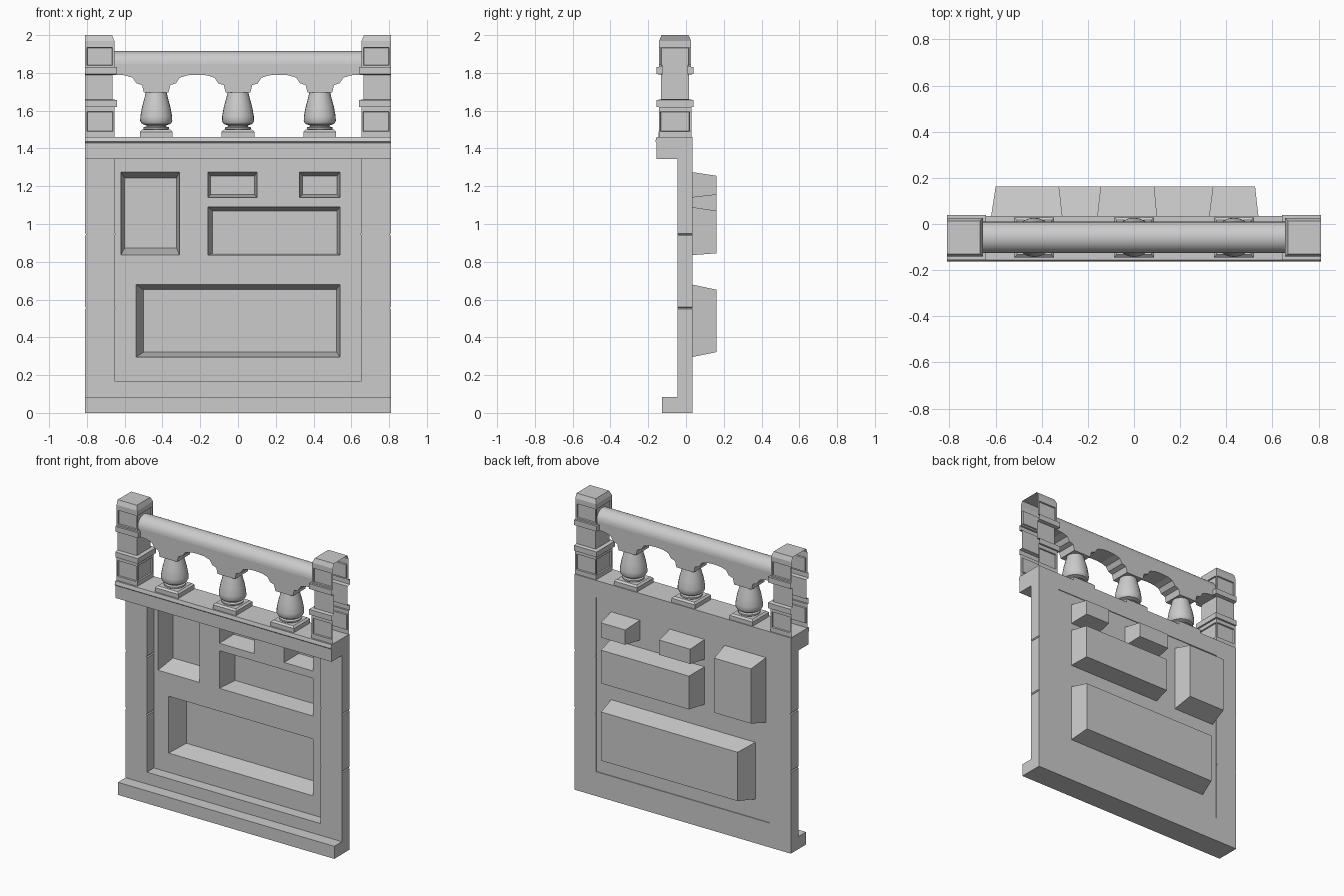
import bpy, bmesh, math

cube = bpy.data.objects.get("Cube")
if cube:
    bpy.data.objects.remove(cube, do_unlink=True)

stone = bpy.data.materials.new("grey_stone")
stone.use_nodes = True
stone.diffuse_color = (0.6, 0.6, 0.6, 1)
stone.node_tree.nodes["Principled BSDF"].inputs["Base Color"].default_value = (0.6, 0.6, 0.6, 1)

MID_Y = -0.058          # centre line of the balustrade
FRONT, BACK = -0.045, 0.035


def finish(name, bm, smooth=False):
    bmesh.ops.recalc_face_normals(bm, faces=bm.faces[:])
    mesh = bpy.data.meshes.new(name)
    bm.to_mesh(mesh)
    bm.free()
    mesh.materials.append(stone)
    obj = bpy.data.objects.new(name, mesh)
    bpy.context.collection.objects.link(obj)
    if smooth:
        bpy.ops.object.select_all(action='DESELECT')
        obj.select_set(True)
        bpy.context.view_layer.objects.active = obj
        bpy.ops.object.shade_smooth_by_angle(angle=math.radians(35))
    return obj


def prism(name, outline, axis, start, end, smooth=False):
    """Extrude a 2D outline along x (outline in y,z) or y (outline in x,z)."""
    bm = bmesh.new()
    place = (lambda p, t: (t, p[0], p[1])) if axis == 'x' else (lambda p, t: (p[0], t, p[1]))
    a = [bm.verts.new(place(p, start)) for p in outline]
    b = [bm.verts.new(place(p, end)) for p in outline]
    bm.faces.new(a)
    bm.faces.new(b[::-1])
    for i in range(len(a)):
        j = (i + 1) % len(a)
        bm.faces.new((a[i], a[j], b[j], b[i]))
    return finish(name, bm, smooth)


# Frame: sill with plinth ledge, lintel with cornice, two stiles with joints
prism("bottom_sill", [(BACK, 0), (-0.127, 0), (-0.127, 0.085), (FRONT, 0.085),
                      (FRONT, 0.165), (BACK, 0.165)], 'x', -0.81, 0.81)
prism("top_ledge", [(BACK, 1.345), (-0.156, 1.345), (-0.156, 1.43), (-0.162, 1.436),
                    (-0.156, 1.46), (BACK, 1.46)], 'x', -0.81, 0.81)
for side, label in ((-1, "right"), (1, "left")):
    outer, inner = [(0.81, 0.165)], [(0.65, 0.165)]
    for joint in (0.555, 0.945):
        for dz, cut in ((-0.006, 0), (0, 0.006), (0.006, 0)):
            outer.append((0.81 - cut, joint + dz))
            inner.append((0.65 + cut, joint + dz))
    outer.append((0.81, 1.345))
    inner.append((0.65, 1.345))
    prism(label + "_stile", [(side * x, z) for x, z in outer + inner[::-1]], 'y', FRONT, BACK)

# Panel: one sheet with tapered niches pushed out of the back
# each niche: opening x0, x1, z0, z1, then the same for its back wall
niches = [
    ((-0.62, -0.31, 0.835, 1.275), (-0.60, -0.325, 0.873, 1.243)),
    ((-0.16, 0.10, 1.14, 1.275), (-0.145, 0.088, 1.155, 1.255)),
    ((0.325, 0.54, 1.14, 1.275), (0.342, 0.525, 1.155, 1.255)),
    ((-0.16, 0.54, 0.835, 1.09), (-0.135, 0.525, 0.845, 1.07)),
    ((-0.54, 0.54, 0.295, 0.68), (-0.50, 0.522, 0.322, 0.652)),
]
PANEL_Y, NICHE_Y = 0.03, 0.162
xs = sorted({-0.65, 0.65} | {v for n, _ in niches for v in n[:2]})
zs = sorted({0.165, 1.345} | {v for n, _ in niches for v in n[2:]})
bm = bmesh.new()
grid = {(x, z): bm.verts.new((x, PANEL_Y, z)) for x in xs for z in zs}
for x0, x1 in zip(xs, xs[1:]):
    for z0, z1 in zip(zs, zs[1:]):
        cx, cz = (x0 + x1) / 2, (z0 + z1) / 2
        if not any(n[0] < cx < n[1] and n[2] < cz < n[3] for n, _ in niches):
            bm.faces.new([grid[k] for k in ((x0, z0), (x1, z0), (x1, z1), (x0, z1))])


def corners(r, y):
    return [bm.verts.new((x, y, z)) for x, z in
            ((r[0], r[2]), (r[1], r[2]), (r[1], r[3]), (r[0], r[3]))]


for opening, wall in niches:
    a, b = corners(opening, PANEL_Y), corners(wall, NICHE_Y)
    bm.faces.new(b)
    for i in range(4):
        j = (i + 1) % 4
        bm.faces.new((a[i], a[j], b[j], b[i]))
bmesh.ops.remove_doubles(bm, verts=bm.verts[:], dist=0.0001)
finish("niche_panel", bm)

# Posts: shells open on the outer side, with sunken panels on the two blocks
levels = [(1.46, 0.012), (1.48, 0.012), (1.605, 0.012), (1.62, 0.012), (1.62, 0.024),
          (1.656, 0.024), (1.66, 0), (1.79, 0), (1.794, 0.024), (1.83, 0.024),
          (1.83, 0.01), (1.945, 0.01), (1.97, 0.01), (2.0, -0.002)]
for side, label in ((-1, "right"), (1, "left")):
    bm = bmesh.new()
    rings = []
    for z, d in levels:
        x, y0, y1 = 0.665 - d, MID_Y - 0.074 - d, MID_Y + 0.074 + d
        rings.append([bm.verts.new((side * px, py, z)) for px, py in
                      ((0.81, y0), (x, y0), (x, y1), (0.81, y1))])
    sunk = []
    for k, (lo, hi) in enumerate(zip(rings, rings[1:])):
        for i in range(3):
            f = bm.faces.new((lo[i], lo[i + 1], hi[i + 1], hi[i]))
            if k in (1, 10):
                sunk.append(f)
    bm.faces.new(rings[-1])
    bmesh.ops.recalc_face_normals(bm, faces=bm.faces[:])
    bmesh.ops.inset_individual(bm, faces=sunk, thickness=0.014, depth=0)
    bmesh.ops.inset_individual(bm, faces=sunk, thickness=0.003, depth=-0.009)
    finish(label + "_post", bm)

# Handrail: rounded top over a beam with arches that drop to three capitals
R, RAIL_Z = 0.068, 1.847
arc = [(MID_Y + R * math.cos(math.pi * i / 16), RAIL_Z + R * math.sin(math.pi * i / 16))
       for i in range(17)]
prism("handrail", arc, 'x', -0.67, 0.67, smooth=True)
half = [(0.065, 1.695), (0.075, 1.735), (0.105, 1.745), (0.125, 1.775), (0.165, 1.787), (0.2, 1.79)]
drop = [(-x, z) for x, z in half[::-1]] + half
spots = (-0.433, 0, 0.433)
under = [(-0.67, 1.79)] + [(c + x, z) for c in spots for x, z in drop] + [(0.67, 1.79)]
prism("arched_beam", under + [(0.67, RAIL_Z), (-0.67, RAIL_Z)], 'y', MID_Y - R, MID_Y + R)

# Balusters: turned body on a chamfered square foot
turned = [(0.06, 1.497), (0.068, 1.503), (0.068, 1.512), (0.052, 1.516), (0.052, 1.522),
          (0.076, 1.53), (0.085, 1.545), (0.084, 1.57), (0.075, 1.62), (0.064, 1.66), (0.055, 1.697)]
SEG = 24
for cx, label in zip(spots, ("right", "middle", "left")):
    bm = bmesh.new()
    rings = [[bm.verts.new((cx + r * math.cos(math.tau * i / SEG),
                            MID_Y + r * math.sin(math.tau * i / SEG), z)) for i in range(SEG)]
             for r, z in turned]
    for lo, hi in zip(rings, rings[1:]):
        for i in range(SEG):
            j = (i + 1) % SEG
            bm.faces.new((lo[i], lo[j], hi[j], hi[i]))
    finish(label + "_baluster", bm, smooth=True)

    bm = bmesh.new()
    rings = [[bm.verts.new((cx + sx * h, MID_Y + sy * h, z)) for sx, sy in
              ((-1, -1), (1, -1), (1, 1), (-1, 1))]
             for h, z in ((0.087, 1.46), (0.087, 1.488), (0.075, 1.499))]
    for lo, hi in zip(rings, rings[1:]):
        for i in range(4):
            j = (i + 1) % 4
            bm.faces.new((lo[i], lo[j], hi[j], hi[i]))
    bm.faces.new(rings[0])
    bm.faces.new(rings[-1])
    finish(label + "_baluster_foot", bm)
